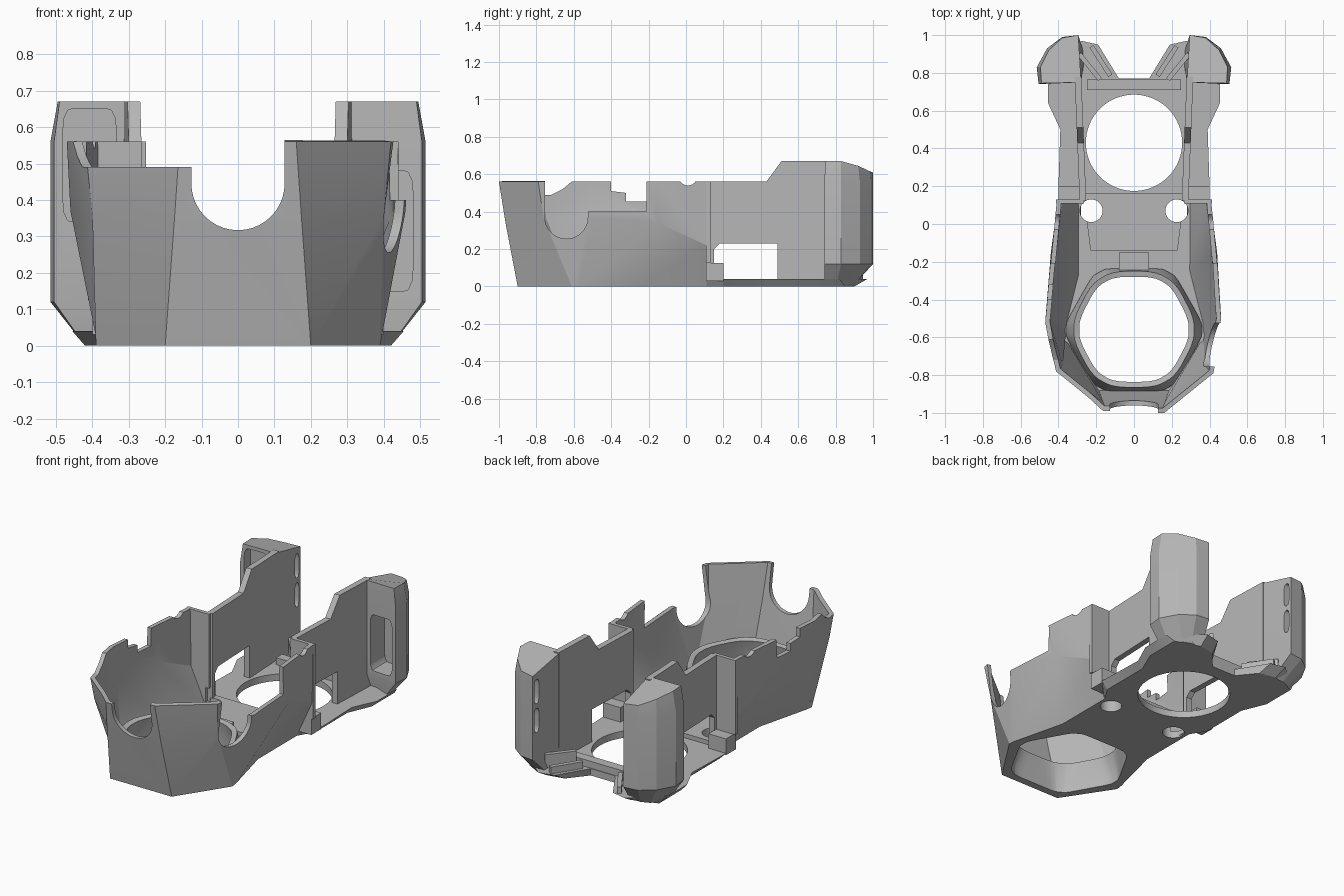
import bpy, bmesh, math
from mathutils import Vector

cube = bpy.data.objects.get("Cube")
if cube:
    bpy.data.objects.remove(cube)

grey = bpy.data.materials.new("plain_grey")
grey.use_nodes = True
grey.diffuse_color = (0.47, 0.47, 0.47, 1)
grey.node_tree.nodes["Principled BSDF"].inputs["Base Color"].default_value = (0.47, 0.47, 0.47, 1)


def make(name, bm):
    mesh = bpy.data.meshes.new(name)
    bm.to_mesh(mesh)
    bm.free()
    mesh.materials.append(grey)
    ob = bpy.data.objects.new(name, mesh)
    bpy.context.collection.objects.link(ob)
    return ob


def loft(name, rings, closed=True, caps=True):
    """Skin matching rings of 3D points."""
    bm = bmesh.new()
    rows = [[bm.verts.new(p) for p in r] for r in rings]
    n = len(rings[0])
    for a, b in zip(rows, rows[1:]):
        for i in range(n if closed else n - 1):
            j = (i + 1) % n
            bm.faces.new((a[i], a[j], b[j], b[i]))
    if caps:
        bm.faces.new(rows[0][::-1])
        bm.faces.new(rows[-1])
        bmesh.ops.recalc_face_normals(bm, faces=bm.faces)
    return make(name, bm)


def prism(name, pts, axis, lo, hi):
    """Extrude a flat outline along one axis."""
    def place(p, d):
        q = list(p)
        q.insert(axis, d)
        return q
    return loft(name, [[place(p, d) for p in pts] for d in (lo, hi)])


def box(name, x0, x1, y0, y1, z0, z1):
    return prism(name, [(x0, y0), (x1, y0), (x1, y1), (x0, y1)], 2, z0, z1)


def panel(name, a, b, z0, z1, t=0.025):
    """Upright plate between two plan points."""
    a, b = Vector(a), Vector(b)
    d = (b - a).normalized() * t / 2
    o = Vector((-d.y, d.x))
    return prism(name, [a - o, b - o, b + o, a + o], 2, z0, z1)


def arc(cx, cy, r, a0, a1, n=20):
    return [(cx + r * math.cos(math.radians(a0 + (a1 - a0) * i / n)),
             cy + r * math.sin(math.radians(a0 + (a1 - a0) * i / n))) for i in range(n + 1)]


def circle(cx, cy, r, n=48):
    return arc(cx, cy, r, 0, 360, n)[:-1]


def rounded(pts, cut=0.22):
    """Round an outline by repeated corner cutting."""
    for _ in range(3):
        out = []
        for i, p in enumerate(pts):
            p, q = Vector(p), Vector(pts[(i + 1) % len(pts)])
            out += [p.lerp(q, cut), p.lerp(q, 1 - cut)]
        pts = out
    return pts


def modify(ob, kind, **settings):
    m = ob.modifiers.new(kind.title(), kind)
    for k, v in settings.items():
        setattr(m, k, v)


def cut(ob, *cutters):
    for c in cutters:
        c.hide_render = True
        modify(ob, 'BOOLEAN', operation='DIFFERENCE', solver='EXACT', object=c)


def both(half):
    """Half outline on +x, completed with its mirror image."""
    return [(-p[0], *p[1:]) for p in reversed(half)] + half


def at(pts, z):
    return [(x, y, z) for x, y in pts]


helpers = []


def cutter(ob):
    helpers.append(ob)
    return ob


# front shell: faceted wall that flares upward, pinched in at the waist
base = [(.2, -.9), (.39, -.61), (.385, -.57), (.305, -.25), (.305, .11)]
waist = [(.175, -.965, .34), (.4, -.76, .36), (.46, -.5, .37), (.44, -.15, .34), (.405, .11, .22)]
rim = [(.16, -1), (.42, -.79), (.47, -.52), (.435, -.15), (.41, .11)]
shell = loft("front_shell", [at(both(base), 0), both(waist), at(both(rim), .56)],
             closed=False, caps=False)
modify(shell, 'SOLIDIFY', thickness=0.025, offset=-1, use_even_offset=True)

front_notch = [(-.13, .8)] + arc(0, .445, .128, 180, 360) + [(.128, .8)]
left_notch = [(-.755, .8)] + arc(-.64, .37, .115, 180, 360) + [(-.525, .4), (-.21, .4), (-.21, .8)]
right_notch = [(-1.1, .8), (-1.1, .49), (-.72, .49), (-.66, .52), (-.6, .57), (-.6, .8)]
right_step = [(-.4, .8), (-.4, .51), (-.32, .5), (-.32, .455), (-.21, .455), (-.21, .8)]
cut(shell,
    cutter(prism("front_notch_cutter", front_notch, 1, -1.2, -.7)),
    cutter(prism("left_notch_cutter", left_notch, 0, .2, .7)),
    cutter(prism("right_notch_cutter", right_notch, 0, -.7, -.1)),
    cutter(prism("right_step_cutter", right_step, 0, -.7, -.2)),
    cutter(prism("rim_dip_cutter", circle(.01, .59, .05, 24), 0, -.7, .7)))

# floor plate with a chamfered rear edge
low = base + [(.36, .2), (.36, .5), (.42, .64), (.42, .85), (.27, .9), (.17, .88), (.08, .77)]
high = [(.2, -.9), (.392, -.61), (.388, -.57), (.315, -.25), (.32, .11), (.4, .2), (.39, .5),
        (.455, .64), (.455, .82), (.28, .97), (.19, .95), (.08, .77)]
floor = loft("floor_plate", [at(both(low), 0), at(both(high), .04)])
hex_low = rounded(both([(.19, -.87), (.365, -.56), (.19, -.25)]), .12)
hex_high = rounded(both([(.18, -.85), (.335, -.56), (.18, -.265)]), .2)
fan = cutter(prism("fan_hole_cutter", circle(0, .43, .255, 64), 2, -.2, .2))
screws = [cutter(prism("screw_hole_cutter", circle(s * .226, .07, .06, 32), 2, -.2, .2)) for s in (-1, 1)]
cut(floor, fan, *screws, cutter(prism("duct_hole_cutter", hex_low, 2, -.2, .2)))

# tapered six-sided duct
duct = loft("nozzle_duct", [at(hex_low, 0), at(hex_low, .05), at(hex_high, .17)], caps=False)
modify(duct, 'SOLIDIFY', thickness=0.03, offset=0)

# raised mounting plate and its small blocks
mount = prism("mounting_plate", both([(.23, -.14), (.27, .165)]), 2, .035, .065)
cut(mount, *screws)
box("duct_catch", -.08, .08, -.25, -.15, .03, .12)
box("rear_bar", -.25, .25, .71, .765, .03, .08)

for s, side in ((1, "left"), (-1, "right")):
    def sx(a, b):
        return sorted((s * a, s * b))

    # rear side wall with a window, drawn in slightly towards the front
    profile = [(.125, .02), (.78, .02), (.78, .67), (.51, .67), (.43, .56), (.125, .56)]
    wall = prism(side + "_rear_wall", profile, 0, *sx(.282, .317))
    for v in wall.data.vertices:
        v.co.x -= s * (.85 - v.co.y) * .04
    window = [(.15, .04), (.49, .04), (.49, .23), (.18, .23), (.15, .2)]
    cut(wall, cutter(prism("window_cutter", window, 0, *sx(.2, .45))))

    # bulkhead joining shell to wall, with a small foot behind it
    box(side + "_bulkhead", *sx(.265, .412), .108, .13, .125, .56)
    box(side + "_wall_foot", *sx(.285, .4), .108, .2, .03, .125)

    # corner pod, tapered at the bottom and sloped on top
    foot = [(.28, .8), (.42, .74), (.42, .8), (.38, .87), (.33, .89), (.26, .89)]
    full = [(.28, .75), (.505, .74), (.515, .83), (.46, .93), (.38, .99), (.295, 1)]
    top = [(.28, .75, .67), (.49, .745, .67), (.495, .83, .67), (.45, .92, .645),
           (.38, .985, .615), (.295, 1, .61)]
    rings = [at(foot, 0), at(full, .12), at(full, .56), top]
    pod = loft(side + "_corner_pod", [[(s * x, y, z) for x, y, z in r] for r in rings])
    z0, z1, depth = (.15, .48, .88) if s > 0 else (.34, .65, .8)
    hollow = rounded([(.335, z0), (.48, z0), (.48, z1), (.335, z1)], .1)
    cut(pod, cutter(prism("hollow_cutter", [(s * x, z) for x, z in hollow], 1, .6, depth)))
    for z in (.27, .44):
        slot = rounded([(.945, z), (.985, z), (.985, z + .14), (.945, z + .14)], .2)
        cut(pod, cutter(prism("slot_cutter", slot, 0, *sx(.2, .34))))

    # diagonal rear ribs
    panel(side + "_rear_rib", (s * .125, .785), (s * .225, .94), .035, .08)
    panel(side + "_inner_rib", (s * .18, .765), (s * .29, .9), .035, .12)

# finish: apply modifiers, drop helpers, shade
depsgraph = bpy.context.evaluated_depsgraph_get()
parts = [o for o in bpy.context.collection.objects
         if o.type == 'MESH' and o not in helpers and o.data.materials and o.data.materials[0] == grey]
done = [(o, bpy.data.meshes.new_from_object(o.evaluated_get(depsgraph))) for o in parts]
for o, mesh in done:
    o.modifiers.clear()
    o.data = mesh
for h in helpers:
    bpy.data.objects.remove(h)
for o in bpy.context.selected_objects:
    o.select_set(False)
for o in parts:
    o.select_set(True)
bpy.context.view_layer.objects.active = parts[0]
bpy.ops.object.shade_smooth_by_angle(angle=math.radians(20))
